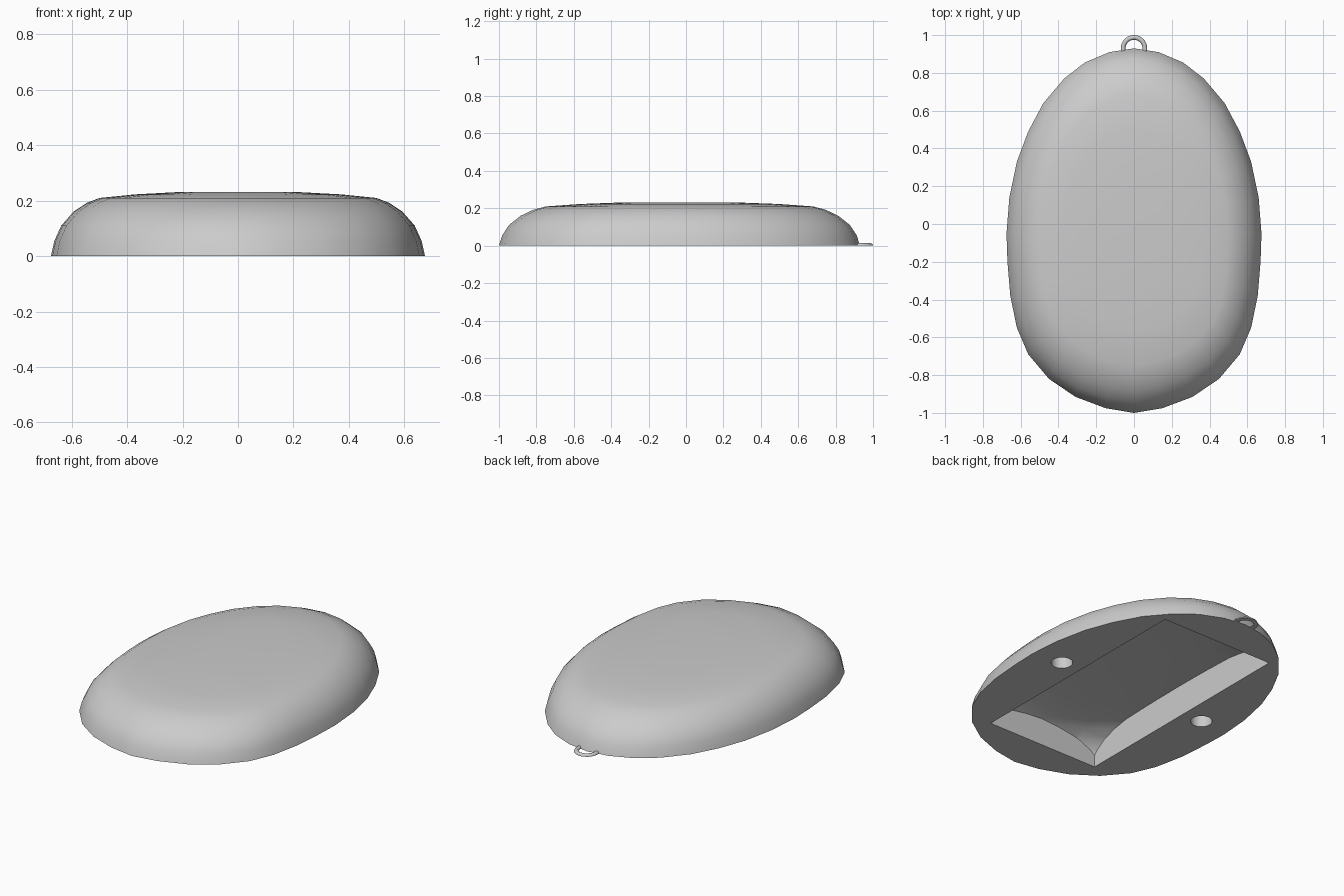
import bpy, bmesh, math
from mathutils import Matrix, Vector

cube = bpy.data.objects.get("Cube")
if cube:
    bpy.data.objects.remove(cube, do_unlink=True)

grey = bpy.data.materials.new("light grey")
grey.use_nodes = True
grey.diffuse_color = (0.6, 0.6, 0.6, 1)
grey.node_tree.nodes["Principled BSDF"].inputs["Base Color"].default_value = (0.6, 0.6, 0.6, 1)

CENTRE_Y = -0.035
# Egg outline, one half from front tip to back tip
HALF = [(0, -1), (.15, -.975), (.31, -.915), (.45, -.82), (.56, -.69), (.62, -.55),
        (.655, -.38), (.67, -.2), (.675, -.05), (.66, .14), (.62, .33), (.56, .49),
        (.48, .64), (.37, .77), (.26, .855), (.13, .91), (0, .93)]
OUTLINE = HALF + [(-x, y) for x, y in HALF[-2:0:-1]]
# Dome profile: outline scale and height
PROFILE = [(1, 0), (.982, .055), (.945, .11), (.88, .16), (.81, .192),
           (.74, .21), (.55, .223), (.3, .232)]


def make_object(name, bm):
    bmesh.ops.recalc_face_normals(bm, faces=bm.faces[:])
    mesh = bpy.data.meshes.new(name)
    bm.to_mesh(mesh)
    bm.free()
    mesh.materials.append(grey)
    obj = bpy.data.objects.new(name, mesh)
    bpy.context.collection.objects.link(obj)
    return obj


def loft(bm, rings):
    """Skin a list of closed point rings and cap both ends."""
    rows = [[bm.verts.new(p) for p in ring] for ring in rings]
    n = len(rows[0])
    for a, b in zip(rows, rows[1:]):
        for i in range(n):
            j = (i + 1) % n
            bm.faces.new((a[i], a[j], b[j], b[i]))
    bm.faces.new(rows[0][::-1])
    bm.faces.new(rows[-1])


def dome(name, profile):
    bm = bmesh.new()
    loft(bm, [[(x * s, CENTRE_Y + (y - CENTRE_Y) * s, z) for x, y in OUTLINE]
              for s, z in profile])
    return make_object(name, bm)


def activate(obj):
    bpy.ops.object.select_all(action="DESELECT")
    obj.select_set(True)
    bpy.context.view_layer.objects.active = obj


def boolean(target, tool, operation):
    """Apply a boolean and discard the tool."""
    activate(target)
    mod = target.modifiers.new("boolean", "BOOLEAN")
    mod.operation, mod.solver, mod.object = operation, "EXACT", tool
    bpy.ops.object.modifier_apply(modifier=mod.name)
    bpy.data.objects.remove(tool, do_unlink=True)


def smooth(obj):
    activate(obj)
    bpy.ops.object.shade_smooth_by_angle(angle=math.radians(35))


# Outer shell
shell = dome("egg_shell", PROFILE)

# Rectangular pocket whose ceiling follows the dome
inner = [(s * .93, z * .85) for s, z in PROFILE]
pocket = dome("pocket_cutter", [(.93, -.05)] + inner)
bm = bmesh.new()
bmesh.ops.create_cube(bm, size=1, matrix=Matrix.Translation((0, CENTRE_Y, .13))
                      @ Matrix.Diagonal((.73, 1.46, .3, 1)))
boolean(pocket, make_object("pocket_box", bm), "INTERSECT")
boolean(shell, pocket, "DIFFERENCE")

# Two round blind holes beside the pocket
for side in (-1, 1):
    bm = bmesh.new()
    bmesh.ops.create_cone(bm, cap_ends=True, segments=32, radius1=.058, radius2=.058,
                          depth=.2, matrix=Matrix.Translation((side * .49, -.02, 0)))
    boolean(shell, make_object("hole_cutter", bm), "DIFFERENCE")
smooth(shell)

# Hanging loop: half-round section swept along an arch
section = [(.0125 * math.cos(math.pi * k / 8), .0135 * math.sin(math.pi * k / 8))
           for k in range(9)]
path = [(math.pi * k / 24, 0) for k in range(25)]
path = [(0, -.03)] + path + [(math.pi, -.03)]
bm = bmesh.new()
loft(bm, [[Vector(((.0575 + r) * math.cos(a), .93 + drop + (.0575 + r) * math.sin(a), z))
           for r, z in section] for a, drop in path])
smooth(make_object("hanging_loop", bm))
